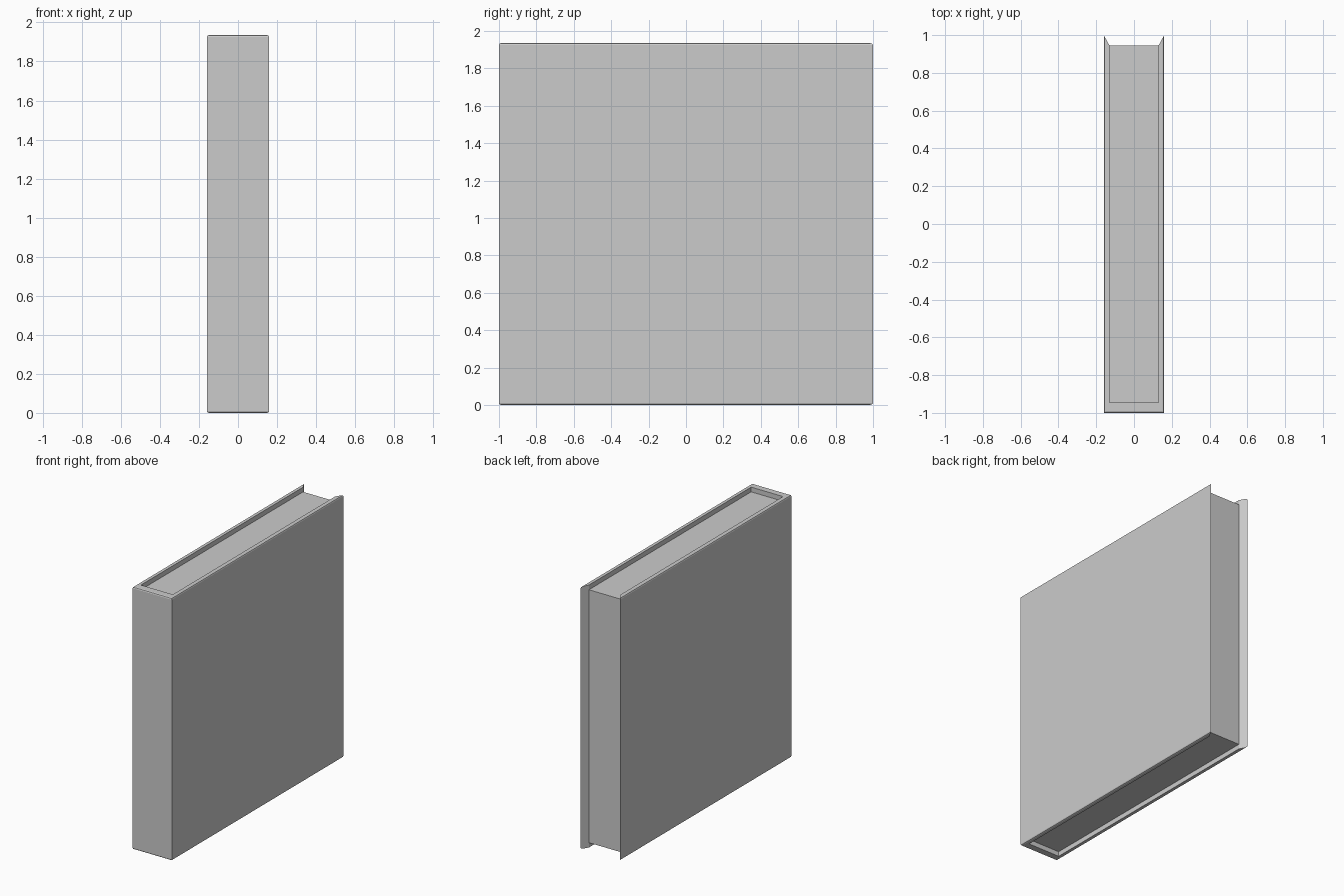
import bpy, bmesh

if "Cube" in bpy.data.objects:
    bpy.data.objects.remove(bpy.data.objects["Cube"])

W, D, H = 0.16, 1.0, 1.935      # half thickness, half depth, height
IX, IY = 0.13, 0.945            # inner faces of the cover
RECESS = 0.035                  # how far the pages sit below the cover edge


def make_prism(name, profile, z0, z1):
    """Extrude a flat outline upward; returns an open bmesh and its object."""
    mesh = bpy.data.meshes.new(name)
    obj = bpy.data.objects.new(name, mesh)
    bpy.context.collection.objects.link(obj)
    bm = bmesh.new()
    face = bm.faces.new([bm.verts.new((x, y, z0)) for x, y in profile])
    ext = bmesh.ops.extrude_face_region(bm, geom=[face])
    verts = [g for g in ext["geom"] if isinstance(g, bmesh.types.BMVert)]
    bmesh.ops.translate(bm, vec=(0, 0, z1 - z0), verts=verts)
    bmesh.ops.recalc_face_normals(bm, faces=bm.faces)
    return bm, obj


def finish(bm, obj):
    bm.to_mesh(obj.data)
    bm.free()


# Cover: U-shaped wrap with slanted fore edges
half = [(W, -D), (W, D), (IX, IY), (IX, -IY)]
outline = half + [(-x, y) for x, y in reversed(half)]
bm, cover = make_prism("cover", outline, 0, H)


# Soften the outer rim at top and bottom
def on_outside(edge):
    a, b = (v.co for v in edge.verts)
    level = abs(a.z - b.z) < 1e-5
    side = abs(a.x - b.x) < 1e-5 and abs(abs(a.x) - W) < 1e-5
    spine = abs(a.y + D) < 1e-5 and abs(b.y + D) < 1e-5
    return level and (side or spine)


bmesh.ops.bevel(bm, geom=[e for e in bm.edges if on_outside(e)],
                offset=0.01, segments=2, profile=0.5, affect='EDGES')
finish(bm, cover)

# Page block, recessed at top and bottom
bm, pages = make_prism("page_block",
                       [(-IX, -IY), (IX, -IY), (IX, IY), (-IX, IY)],
                       RECESS, H - RECESS)
finish(bm, pages)
